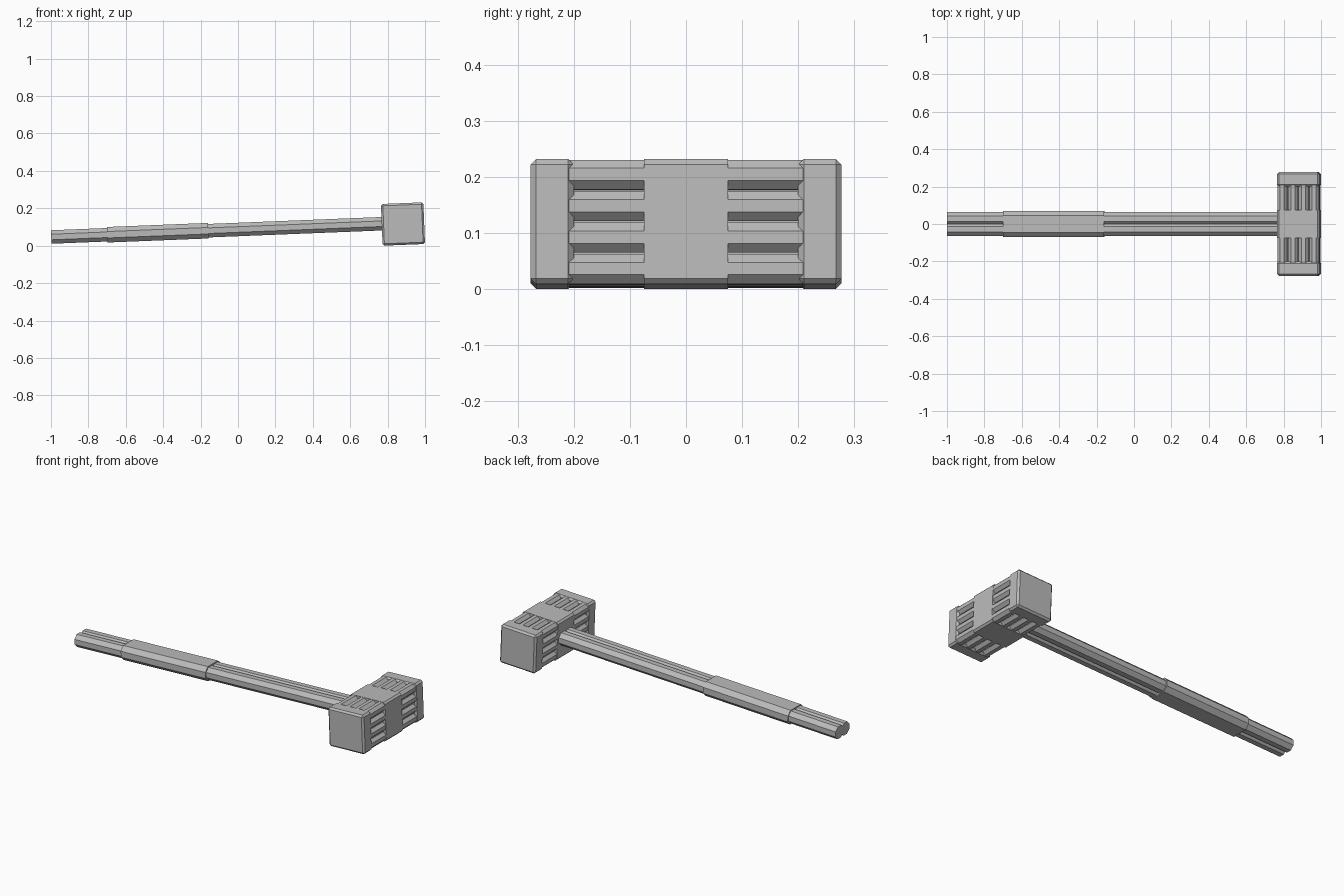
import bpy, bmesh, math
from mathutils import Matrix, Vector

cube = bpy.data.objects.get("Cube")
if cube:
    bpy.data.objects.remove(cube, do_unlink=True)

steel = bpy.data.materials.new("steel_grey")
steel.use_nodes = True
GREY = (0.5, 0.5, 0.5, 1)
steel.diffuse_color = GREY
steel.node_tree.nodes["Principled BSDF"].inputs["Base Color"].default_value = GREY

# Everything is modelled around the head centre, then tilted to rest on the floor
TILT = Matrix.Translation((0.882, 0, 0.116)) @ Matrix.Rotation(math.radians(-2.3), 4, 'Y')
HEAD_X, HEAD_Z = 0.227, 0.223


def finish(name, bm):
    bmesh.ops.recalc_face_normals(bm, faces=bm.faces)
    mesh = bpy.data.meshes.new(name)
    bm.to_mesh(mesh)
    bm.free()
    mesh.materials.append(steel)
    obj = bpy.data.objects.new(name, mesh)
    obj.matrix_world = TILT
    bpy.context.collection.objects.link(obj)
    return obj


def block(name, size, y, bevel=0.0, only_long=False):
    bm = bmesh.new()
    bmesh.ops.create_cube(bm, size=1)
    bmesh.ops.scale(bm, vec=size, verts=bm.verts)
    bmesh.ops.translate(bm, vec=(0, y, 0), verts=bm.verts)
    if bevel:
        edges = [e for e in bm.edges if not only_long
                 or abs(e.verts[0].co.y - e.verts[1].co.y) > 0.01]
        bmesh.ops.bevel(bm, geom=edges, offset=bevel, segments=1, affect='EDGES')
    return finish(name, bm)


def add_rod(bm, start, end, apothem):
    """Eight-sided rod with flats facing up and sideways."""
    start, end = Vector(start), Vector(end)
    axis = 'Y' if abs(end.x - start.x) > 0.001 else 'X'
    radius = apothem / math.cos(math.pi / 8)
    matrix = (Matrix.Translation((start + end) / 2)
              @ Matrix.Rotation(math.pi / 2, 4, axis)
              @ Matrix.Rotation(math.pi / 8, 4, 'Z'))
    bmesh.ops.create_cone(bm, cap_ends=True, segments=8, radius1=radius,
                          radius2=radius, depth=(end - start).length, matrix=matrix)


# Head: solid core, plain centre block and chamfered striking blocks
block("head_core", (0.17, 0.44, 0.165), 0)
block("head_centre", (HEAD_X, 0.15, HEAD_Z), 0, 0.01, True)
for side, label in ((-1, "front"), (1, "back")):
    block(label + "_striking_block", (HEAD_X, 0.077, HEAD_Z), side * 0.2385, 0.01)

    # Ring of rods between the centre and striking block
    bm = bmesh.new()
    for i in range(4):
        for j in range(4):
            if i in (0, 3) or j in (0, 3):
                x, z = (i - 1.5) * 0.057, (j - 1.5) * 0.056
                add_rod(bm, (x, side * 0.06, z), (x, side * 0.22, z), 0.0265)
    finish(label + "_head_rods", bm)

# Handle: twin rods side by side
for side, label in ((-1, "front"), (1, "back")):
    bm = bmesh.new()
    add_rod(bm, (-1.882, side * 0.0275, 0.006), (0, side * 0.0275, 0.006), 0.036)
    finish(label + "_handle_rod", bm)

# Grip: sleeve wrapped around both rods
bm = bmesh.new()
for side in (-1, 1):
    add_rod(bm, (-1.582, side * 0.029, 0.006), (-1.041, side * 0.029, 0.006), 0.0415)
hull = bmesh.ops.convex_hull(bm, input=bm.verts)
inside = {g for g in hull["geom_interior"] + hull["geom_unused"]
          if isinstance(g, bmesh.types.BMVert)}
bmesh.ops.delete(bm, geom=list(inside), context='VERTS')
bmesh.ops.dissolve_limit(bm, angle_limit=0.02, verts=bm.verts, edges=bm.edges)
finish("grip_sleeve", bm)
